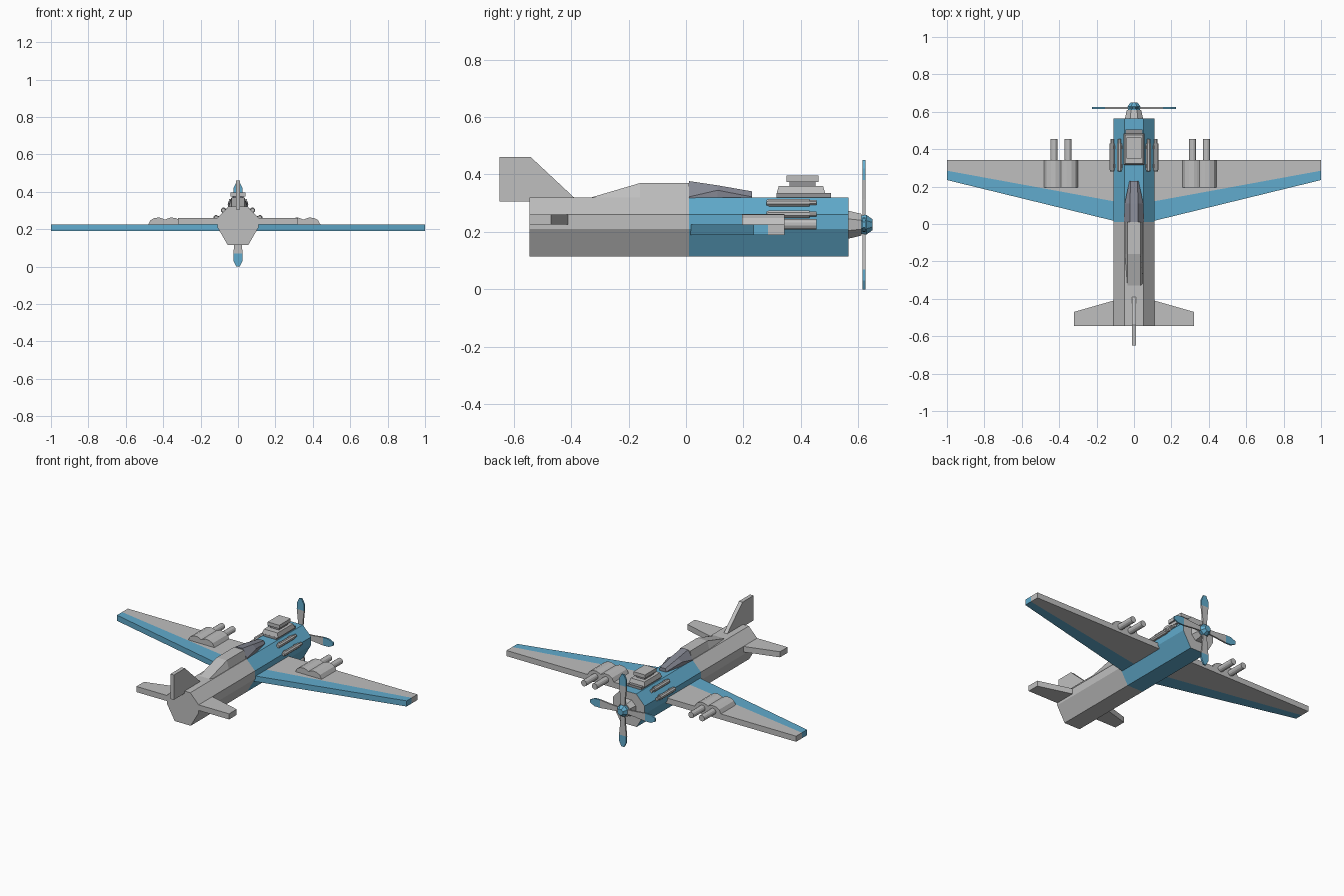
import bpy, bmesh, math
from mathutils import Matrix, Vector

cube = bpy.data.objects.get("Cube")
if cube:
    bpy.data.objects.remove(cube)


def material(name, rgb):
    m = bpy.data.materials.new(name)
    m.use_nodes = True
    m.diffuse_color = (*rgb, 1)
    m.node_tree.nodes["Principled BSDF"].inputs["Base Color"].default_value = (*rgb, 1)
    return m


GREY = material("light grey", (0.52, 0.52, 0.52))
BLUE = material("sky blue", (0.12, 0.41, 0.61))
GLASS = material("canopy glass", (0.24, 0.25, 0.30))
DARK = material("engine grey", (0.30, 0.30, 0.31))


def finish(name, bm, mats):
    bmesh.ops.recalc_face_normals(bm, faces=bm.faces)
    me = bpy.data.meshes.new(name)
    bm.to_mesh(me)
    bm.free()
    for m in mats:
        me.materials.append(m)
    ob = bpy.data.objects.new(name, me)
    bpy.context.collection.objects.link(ob)
    return ob


def loft(name, sections, *mats, rule=None):
    """Skin a list of equal-length point loops and cap both ends."""
    bm = bmesh.new()
    loops = [[bm.verts.new(p) for p in s] for s in sections]
    for a, b in zip(loops, loops[1:]):
        for i in range(len(a)):
            j = (i + 1) % len(a)
            bm.faces.new((a[i], a[j], b[j], b[i]))
    bm.faces.new(loops[0])
    bm.faces.new(loops[-1])
    bm.normal_update()
    if rule:
        bmesh.ops.recalc_face_normals(bm, faces=bm.faces)
        for f in bm.faces:
            f.material_index = rule(f)
    return finish(name, bm, mats)


def box(name, x, y, z, mat, inset=0.0):
    """Box from (low, high) ranges; inset narrows the top."""
    def ring(h, d):
        return [(x[0] + d, y[0] + d, h), (x[1] - d, y[0] + d, h),
                (x[1] - d, y[1] - d, h), (x[0] + d, y[1] - d, h)]
    return loft(name, [ring(z[0], 0), ring(z[1], inset)], mat)


def turned(name, x, z, rings, sides, *mats, rule=None):
    """Round part along y from (y, radius) rings."""
    def ring(y, r):
        return [(x + r * math.cos(math.tau * (i + 0.5) / sides), y,
                 z + r * math.sin(math.tau * (i + 0.5) / sides)) for i in range(sides)]
    return loft(name, [ring(y, r) for y, r in rings], *mats, rule=rule)


# Fuselage: eight-sided tube, blue forward half, grey nose plate
half = [(0.055, 0.115), (0.11, 0.21), (0.11, 0.26), (0.052, 0.32)]
outline = half + [(-x, z) for x, z in reversed(half)]
loft("fuselage", [[(x, y, z) for x, z in outline] for y in (-0.545, 0.01, 0.565)], GREY, BLUE,
     rule=lambda f: int(0.01 < f.calc_center_median().y < 0.56))

# Dorsal fairing behind the cockpit
loft("dorsal_fairing", [[(-0.05, y, 0.315), (0.05, y, 0.315), (0.035, y, z), (-0.035, y, z)]
                        for y, z in ((-0.33, 0.32), (-0.16, 0.37), (0.01, 0.37))], GREY)

# Faceted canopy
loft("canopy", [[(-b, y, 0.315), (b, y, 0.315), (b, y, m), (t, y, z), (-t, y, z), (-b, y, m)]
                for y, b, t, m, z in ((0.01, 0.054, 0.022, 0.322, 0.377),
                                      (0.11, 0.05, 0.022, 0.345, 0.362),
                                      (0.23, 0.024, 0.018, 0.322, 0.341))], GLASS)

# Tail fin
fin = [(-0.65, 0.305), (-0.65, 0.46), (-0.54, 0.46), (-0.39, 0.32), (-0.39, 0.305)]
loft("tail_fin", [[(x, y, z) for y, z in fin] for x in (-0.012, 0.012)], GREY)


def wing_section(x, back, front, z0, z1):
    return [(x, back, z0), (x, front, z0), (x, front, z1), (x, back, z1)]


for side, s in (("left", 1), ("right", -1)):
    # Tailplane
    loft(side + "_tailplane", [wing_section(0, -0.545, -0.38, 0.225, 0.26),
                               wing_section(s * 0.11, -0.545, -0.41, 0.225, 0.26),
                               wing_section(s * 0.32, -0.545, -0.47, 0.225, 0.26)], GREY)
    # Wing in two chordwise strips, the trailing one blue
    for part, mat, root, tip in (("wing", GREY, (0.12, 0.342), (0.285, 0.342)),
                                 ("wing_trailing_band", BLUE, (0.015, 0.12), (0.235, 0.285))):
        loft(f"{side}_{part}", [wing_section(s * 0.1, *root, 0.19, 0.225),
                                wing_section(s, *tip, 0.19, 0.225)], mat)
    # Twin-humped gun pod with two barrels
    cx = 0.35 if s > 0 else -0.39
    hump = [(0.0, 0.25), (0.012, 0.256), (0.03, 0.262), (0.055, 0.26), (0.078, 0.248), (0.092, 0.222)]
    profile = [(-x, z) for x, z in reversed(hump[1:])] + hump
    loft(side + "_gun_pod", [[(cx + x, y, z) for x, z in profile] for y in (0.195, 0.342)], GREY)
    for i, d in enumerate((-0.037, 0.037)):
        turned(f"{side}_gun_barrel_{i + 1}", cx + d, 0.227, [(0.33, 0.019), (0.455, 0.019)], 12, GREY)
    # Exhaust pipes with elbows into the sloping cowl
    for i, (x, z) in enumerate(((0.078, 0.302), (0.117, 0.262))):
        turned(f"{side}_exhaust_{i + 1}", s * x, z,
               [(0.28, 0.010), (0.29, 0.014), (0.43, 0.014), (0.43, 0.010), (0.455, 0.010)], 8, GREY)
        for y in (0.30, 0.40):
            box(f"{side}_exhaust_{i + 1}_mount", sorted((s * (x - 0.03), s * x)),
                (y, y + 0.02), (z - 0.012, z + 0.008), DARK)

# Supercharger stack on the cowl
box("blower_base", (-0.045, 0.045), (0.315, 0.505), (0.315, 0.335), DARK)
box("blower_body", (-0.055, 0.055), (0.315, 0.485), (0.333, 0.36), GREY, 0.008)
box("blower_neck", (-0.03, 0.03), (0.36, 0.45), (0.358, 0.376), DARK)
box("air_scoop", (-0.04, 0.04), (0.35, 0.462), (0.374, 0.396), GREY)

# Nose cone and spinner
turned("nose_cone", 0, 0.225, [(0.56, 0.054), (0.61, 0.041)], 8, GREY)
turned("spinner", 0, 0.225, [(0.605, 0.034), (0.628, 0.037), (0.65, 0.02)], 8, BLUE)

# Four propeller blades with blue tips
stations = [(0.02, 0.013), (0.09, 0.018), (0.155, 0.025), (0.195, 0.024), (0.225, 0.009)]
for k in range(4):
    spin = Matrix.Translation((0, 0.62, 0.225)) @ Matrix.Rotation(k * math.pi / 2, 4, "Y")
    rings = [[spin @ Vector((x, y, r)) for x, y in ((-w, -0.005), (w, -0.005), (w, 0.005), (-w, 0.005))]
             for r, w in stations]
    loft(f"propeller_blade_{k + 1}", rings, GREY, BLUE,
         rule=lambda f: int((f.calc_center_median() - Vector((0, 0.62, 0.225))).length > 0.156))
